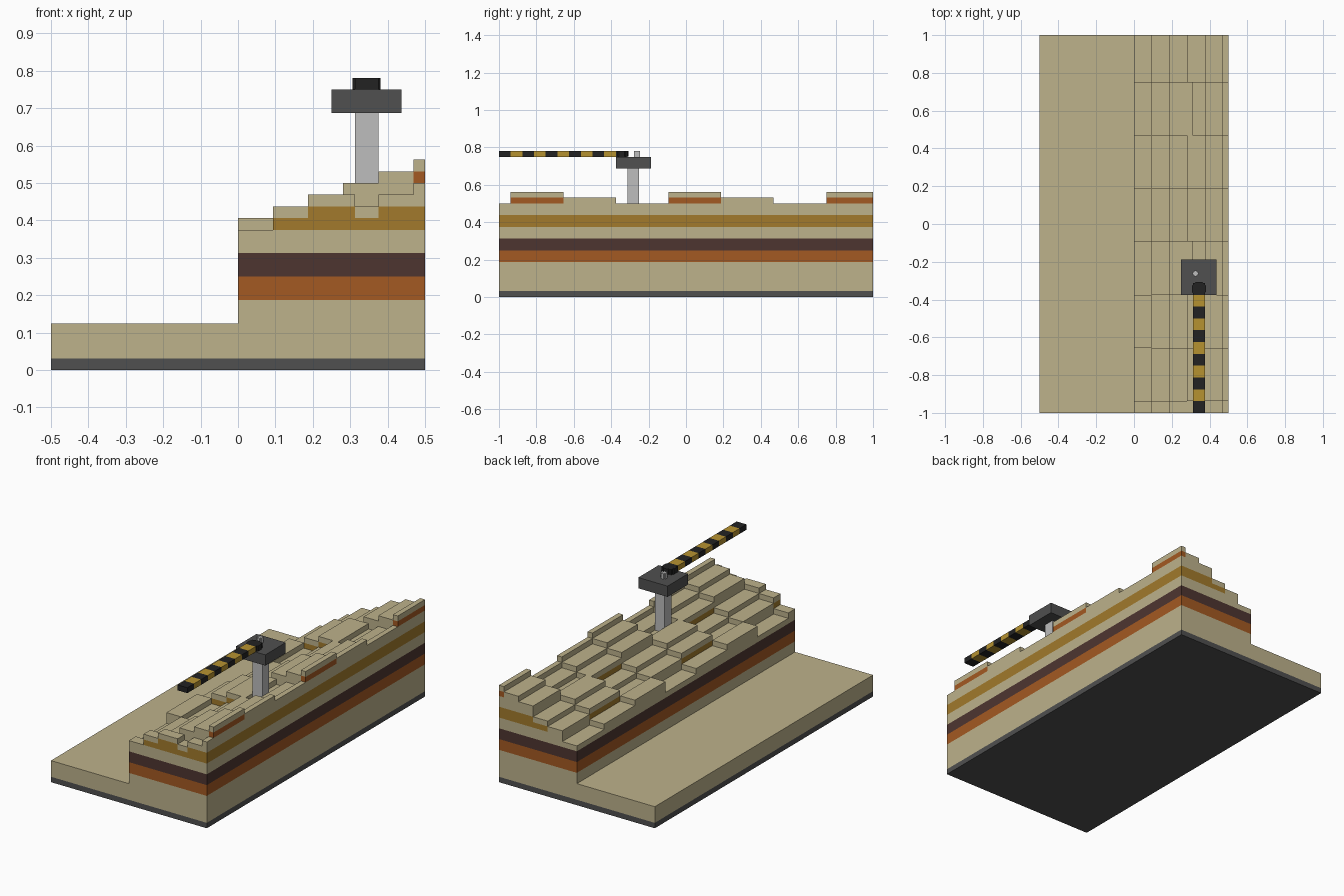
import bpy, bmesh, math
from mathutils import Matrix, Vector

cube = bpy.data.objects.get("Cube")
if cube:
    bpy.data.objects.remove(cube, do_unlink=True)

V = 1 / 32  # size of one grid unit


def material(name, r, g, b):
    m = bpy.data.materials.new(name)
    m.diffuse_color = (r, g, b, 1)
    m.use_nodes = True
    m.node_tree.nodes["Principled BSDF"].inputs["Base Color"].default_value = (r, g, b, 1)
    return m


SAND = material("sand", 0.51, 0.445, 0.26)
ORANGE = material("orange clay", 0.37, 0.10, 0.016)
BROWN = material("dark brown", 0.076, 0.036, 0.03)
OCHRE = material("ochre", 0.36, 0.195, 0.025)
DARK = material("dark grey", 0.08, 0.08, 0.08)
LIGHT = material("light grey", 0.51, 0.51, 0.51)
BLACK = material("black", 0.016, 0.016, 0.016)
YELLOW = material("yellow", 0.47, 0.29, 0.03)


def add_box(bm, x, y, z, index=0):
    """Box between (low, high) pairs given in grid units."""
    lo, hi = Vector((x[0], y[0], z[0])), Vector((x[1], y[1], z[1]))
    mat = Matrix.Translation((lo + hi) / 2 * V) @ Matrix.Diagonal((*((hi - lo) * V), 1))
    verts = bmesh.ops.create_cube(bm, size=1, matrix=mat)["verts"]
    for f in {f for v in verts for f in v.link_faces}:
        f.material_index = index


def finish(name, bm, mats):
    mesh = bpy.data.meshes.new(name)
    bm.to_mesh(mesh)
    bm.free()
    for m in mats:
        mesh.materials.append(m)
    ob = bpy.data.objects.new(name, mesh)
    bpy.context.scene.collection.objects.link(ob)
    return ob


def box(name, x, y, z, mat):
    bm = bmesh.new()
    add_box(bm, x, y, z)
    return finish(name, bm, [mat])


# Base plate, low ledge and the full-length strata
LENGTH = (-32, 32)
box("base_plate", (-16, 16), LENGTH, (0, 1), DARK)
box("low_ledge", (-16, 0), LENGTH, (1, 4), SAND)
box("sand_foundation", (0, 16), LENGTH, (1, 6), SAND)
box("orange_stratum", (0, 16), LENGTH, (6, 8), ORANGE)
box("brown_stratum", (0, 16), LENGTH, (8, 10), BROWN)

# Stepped slope: each column rises one unit, rows cycle through three heights
STRATA = [(10, 12, 0), (12, 14, 1), (14, 16, 0), (16, 18, 2)]
row_edges = [-32] + list(range(-30, 32, 9)) + [32]
phases = [1, 0, 0, 2, 2, 2]
for col, phase in enumerate(phases):
    bm = bmesh.new()
    for row in range(len(row_edges) - 1):
        x0, x1 = col * 3, min(col * 3 + 3, 16)
        # the third slab overhangs its neighbour where that one is lower
        if row % 3 == 0:
            x0 += col == 3
            x1 += col == 2
        y = (row_edges[row], row_edges[row + 1])
        top = 13 + col - (row + phase) % 3
        for low, high, index in STRATA:
            if low < top - 1:
                add_box(bm, (x0, x1), y, (low, min(high, top - 1)), index)
        add_box(bm, (x0, x1), y, (top - 1, top), 0)
    finish("slope_column_%d" % (col + 1), bm, [SAND, OCHRE, ORANGE])

# Barrier post and head
box("barrier_post", (10, 12), (-10, -8), (13.5, 22), LIGHT)
box("barrier_head", (8, 14), (-12, -6), (22, 24), DARK)

# Striped barrier arm
bm = bmesh.new()
for k in range(11):
    add_box(bm, (10, 12), (-32 + 2 * k, -30 + 2 * k), (24, 25), k % 2)
finish("barrier_arm", bm, [BLACK, YELLOW])

# Rounded pivot at the end of the arm
bm = bmesh.new()
turn = Matrix.Translation(Vector((11, -11, 24.5)) * V) @ Matrix.Rotation(math.pi / 8, 4, "Z")
bmesh.ops.create_cone(bm, cap_ends=True, segments=8, radius1=1.3 * V,
                      radius2=1.3 * V, depth=V * 0.98, matrix=turn)
finish("arm_pivot", bm, [BLACK])

# Small cross-shaped bolt on the head
bm = bmesh.new()
add_box(bm, (9.9, 10.9), (-8.65, -8.15), (24, 25))
add_box(bm, (10.15, 10.65), (-8.9, -7.9), (24, 24.98))
finish("head_bolt", bm, [LIGHT])
